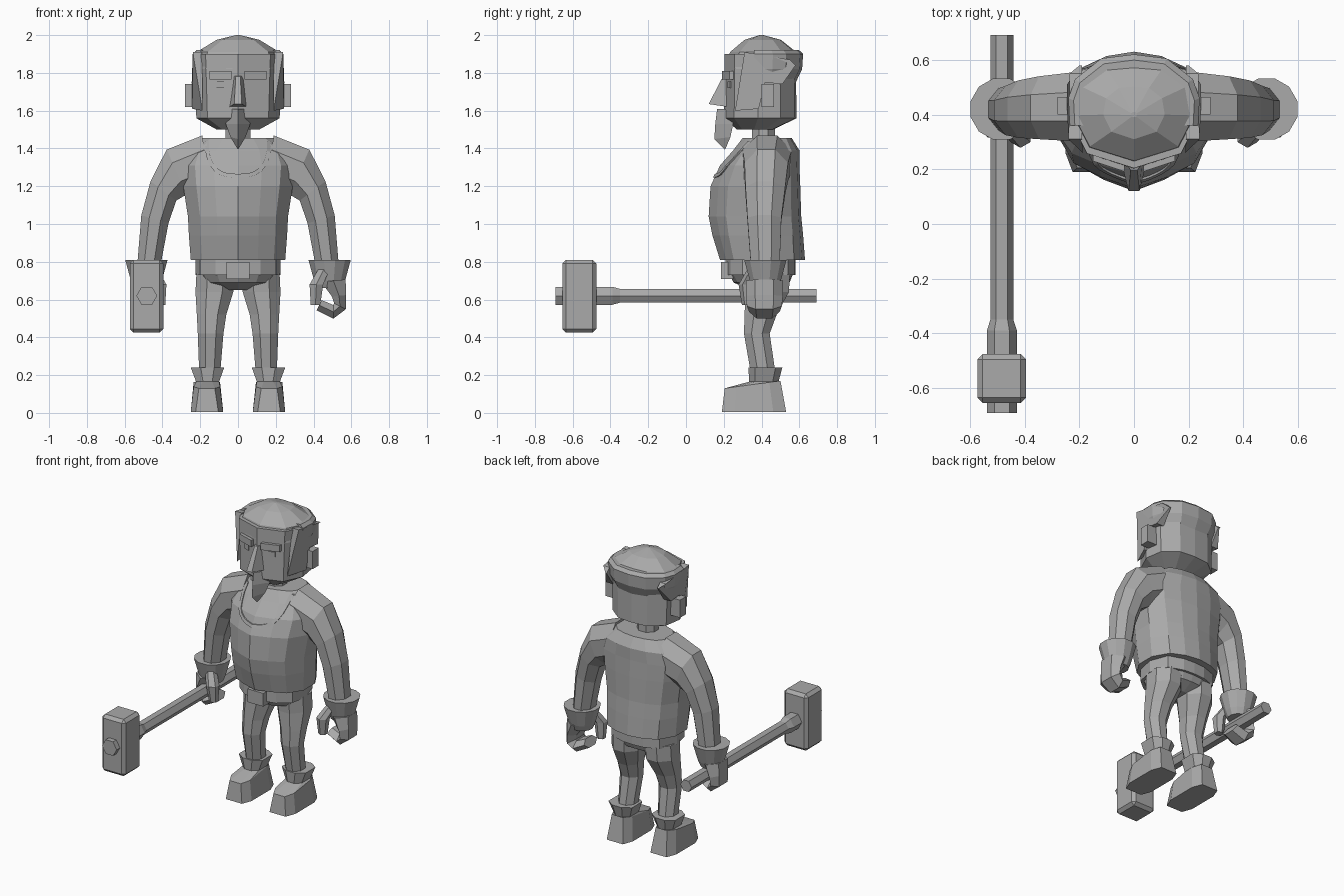
import bpy, bmesh, math
from mathutils import Vector
from mathutils.bvhtree import BVHTree

grey = bpy.data.materials.new("plain_grey")
grey.diffuse_color = (0.4, 0.4, 0.4, 1)


def finish(name, bm, mirror=False, bevel=0):
    bmesh.ops.recalc_face_normals(bm, faces=bm.faces)
    me = bpy.data.meshes.new(name)
    bm.to_mesh(me)
    bm.free()
    me.materials.append(grey)
    ob = bpy.data.objects.new(name, me)
    bpy.context.collection.objects.link(ob)
    if bevel:
        b = ob.modifiers.new("bevel", 'BEVEL')
        b.width, b.segments = bevel, 1
    if mirror:
        m = ob.modifiers.new("mirror", 'MIRROR')
        m.use_mirror_merge = False
    return ob


def loft(name, rings, **kw):
    """Skin a list of equal-length point rings and cap both ends."""
    bm = bmesh.new()
    vs = [[bm.verts.new(p) for p in r] for r in rings]
    n = len(rings[0])
    for a, b in zip(vs, vs[1:]):
        for i in range(n):
            j = (i + 1) % n
            bm.faces.new((a[i], a[j], b[j], b[i]))
    bm.faces.new(vs[0])
    bm.faces.new(vs[-1][::-1])
    return finish(name, bm, **kw)


def both(half, z):
    """Full ring from a half outline running front to back."""
    right = [(x, y, z) for x, y in half]
    return right + [(-x, y, z) for x, y in half[-2:0:-1]]


def oval(c, u, v, n=8, phase=0.5):
    c, u, v = Vector(c), Vector(u), Vector(v)
    return [c + u * math.cos(t) + v * math.sin(t)
            for t in ((i + phase) * math.tau / n for i in range(n))]


def flat_ring(cx, cy, z, rx, ry, n=8):
    k = 1 / math.cos(math.pi / n)
    return oval((cx, cy, z), (rx * k, 0, 0), (0, ry * k, 0), n)


def box_ring(x0, x1, y0, y1, z):
    return [(x0, y0, z), (x1, y0, z), (x1, y1, z), (x0, y1, z)]


def box(name, x, y, z, **kw):
    return loft(name, [box_ring(*x, *y, z[0]), box_ring(*x, *y, z[1])], **kw)


# shirt: keeled front, rounded back (z, half width, front, side, back)
rows = [(0.81, 0.25, 0.18, 0.40, 0.63), (0.94, 0.26, 0.14, 0.40, 0.62),
        (1.04, 0.265, 0.12, 0.40, 0.61), (1.20, 0.29, 0.13, 0.41, 0.605),
        (1.31, 0.30, 0.18, 0.42, 0.60), (1.39, 0.27, 0.25, 0.43, 0.60),
        (1.455, 0.19, 0.30, 0.44, 0.56)]
rings = []
for z, w, f, s, b in rows:
    d, e = s - f, b - s
    rings.append(both([(0, f), (0.42 * w, f + 0.15 * d), (0.76 * w, f + 0.33 * d), (w, s - 0.25 * d),
                       (w, s + 0.3 * e), (0.76 * w, b - 0.25 * e), (0.4 * w, b - 0.07 * e), (0, b)], z))
shirt = loft("shirt", rings)

# neckline trim: ribbon laid on the shirt front
bm = bmesh.new()
bm.from_mesh(shirt.data)
tree = BVHTree.FromBMesh(bm)
bm.free()


def on_shirt(x, z):
    hit = tree.ray_cast(Vector((x, -1, z)), Vector((0, 1, 0)))[0]
    return hit.y if hit else 0.3


rings = []
for i in range(15):
    t = math.pi * i / 14
    c, s = math.cos(t), math.sin(t)
    px, pz = 0.155 * math.copysign(abs(c) ** 0.7, c), 1.44 - 0.175 * s ** 0.8
    qx, qz = px * 1.13, pz - 0.02 * s
    rings.append([(px, on_shirt(px, pz) - 0.008, pz), (qx, on_shirt(qx, qz) - 0.008, qz),
                  (qx, on_shirt(qx, qz) + 0.01, qz), (px, on_shirt(px, pz) + 0.01, pz)])
loft("neckline_trim", rings)

# sleeves: (x, y, z, path direction x/z, half width, half depth)
arm = [(0.17, 0.43, 1.34, 1, -0.15, 0.13, 0.13), (0.325, 0.425, 1.275, 0.9, -0.4, 0.13, 0.115),
       (0.395, 0.42, 1.175, 0.6, -0.8, 0.085, 0.105), (0.44, 0.415, 1.025, 0.3, -1, 0.075, 0.09),
       (0.475, 0.42, 0.76, 0.08, -1, 0.06, 0.075)]


def tube(name, rows, n=8, **kw):
    out = []
    for x, y, z, dx, dz, hw, hd in rows:
        u = Vector((-dz, 0, dx)).normalized()
        k = 1 / math.cos(math.pi / n)
        out.append(oval((x, y, z), u * hw * k, (0, hd * k, 0), n))
    return loft(name, out, **kw)


tube("sleeve", arm, mirror=True)

# gloves: flared cuff, curled palm and fingers, thumb
loft("glove_cuff", [flat_ring(0.485, 0.42, z, r, r, 12) for z, r in
                    ((0.66, 0.066), (0.70, 0.082), (0.81, 0.112))], mirror=True)
tube("glove_palm", [(0.505, 0.415, 0.70, 0.1, -1, 0.065, 0.085),
                    (0.535, 0.415, 0.62, 0.1, -1, 0.038, 0.085),
                    (0.54, 0.415, 0.565, -0.5, -1, 0.035, 0.08),
                    (0.505, 0.415, 0.535, -1, 0, 0.036, 0.07),
                    (0.43, 0.41, 0.57, -1, 0.5, 0.03, 0.06)], n=6, mirror=True)
loft("glove_thumb", [flat_ring(x, y, z, r, r, 6) for x, y, z, r in
                     ((0.455, 0.36, 0.76, 0.03), (0.415, 0.32, 0.68, 0.036),
                      (0.41, 0.325, 0.57, 0.025))], mirror=True)

# belt, buckle and trouser seat
hip = [(0, 0.21), (0.12, 0.235), (0.2, 0.30), (0.225, 0.42), (0.18, 0.54), (0.08, 0.575), (0, 0.58)]
loft("belt", [both(hip, 0.73), both(hip, 0.82)])
loft("trouser_seat", [both([(x * s, 0.42 + (y - 0.42) * s) for x, y in hip], z)
                      for z, s in ((0.65, 0.35), (0.69, 0.8), (0.74, 0.93))])
box("buckle", (-0.06, 0.06), (0.185, 0.25), (0.71, 0.80))

# trouser legs
loft("trouser_leg", [flat_ring(*r) for r in
                     ((0.15, 0.41, 0.20, 0.055, 0.065), (0.145, 0.375, 0.42, 0.068, 0.068),
                      (0.14, 0.395, 0.52, 0.078, 0.085), (0.125, 0.43, 0.64, 0.10, 0.115),
                      (0.12, 0.43, 0.74, 0.10, 0.12))], mirror=True)


# boots: flared top and wedge foot
def boot_ring(x0, x1, y0, y1, z0, z1, c=0.3):
    w, d = (x1 - x0) * c, (y1 - y0) * 0.2
    pts = [(x0 + w, y0), (x1 - w, y0), (x1, y0 + d), (x1, y1 - d),
           (x1 - w, y1), (x0 + w, y1), (x0, y1 - d), (x0, y0 + d)]
    return [(x, y, z0 + (z1 - z0) * (y - y0) / (y1 - y0)) for x, y in pts]


loft("boot", [boot_ring(0.078, 0.25, 0.19, 0.53, 0.005, 0.005, 0.15),
              boot_ring(0.095, 0.235, 0.205, 0.50, 0.13, 0.17, 0.2),
              boot_ring(0.10, 0.222, 0.335, 0.49, 0.165, 0.165),
              boot_ring(0.073, 0.25, 0.33, 0.51, 0.24, 0.24)], mirror=True)

# neck and head
loft("neck", [flat_ring(0, 0.41, z, 0.065, 0.06) for z in (1.40, 1.56)])
face = [(0, 0.20), (0.165, 0.255), (0.225, 0.38), (0.205, 0.50), (0.11, 0.575), (0, 0.585)]


def head_ring(z, sx, sy, dy=0):
    return both([(x * sx, 0.4 + dy + (y - 0.4) * sy) for x, y in face], z)


loft("head", [head_ring(1.50, 0.5, 0.5, -0.03), head_ring(1.56, 0.98, 1), head_ring(1.90, 1.04, 0.98)])
loft("crown", [head_ring(1.82, 1.05, 1.01, 0.005), head_ring(1.91, 0.98, 0.91, 0.015),
               head_ring(1.975, 0.5, 0.5, 0.01), head_ring(2.0, 0.05, 0.05)])

# hair roll round the back and side panels
nape = [(0, 0.36), (0.235, 0.36), (0.24, 0.46), (0.215, 0.53), (0.12, 0.605), (0, 0.62)]
loft("back_hair", [both([(x * s, 0.36 + (y - 0.36) * s) for x, y in nape], z)
                   for z, s in ((1.755, 0.86), (1.82, 0.98), (1.90, 1.0), (1.92, 0.92))])
side = [(0.31, 1.91), (0.55, 1.87), (0.58, 1.84), (0.51, 1.74), (0.42, 1.75), (0.385, 1.61), (0.26, 1.60)]
loft("side_hair", [[(0.19, y, z) for y, z in side],
                   [(0.245 - 0.9 * max(0, 0.32 - y) + 0.02 * (z - 1.75) - 1.2 * max(0, y - 0.54), y, z)
                    for y, z in side]], mirror=True)
box("ear", (0.21, 0.28), (0.40, 0.465), (1.62, 1.74), mirror=True)

# nose, brows, eyes, beard
loft("nose", [[(-0.045, 0.22, 1.62), (-0.02, 0.12, 1.635), (0.02, 0.12, 1.635), (0.045, 0.22, 1.62)],
              [(-0.03, 0.23, 1.79), (-0.012, 0.195, 1.78), (0.012, 0.195, 1.78), (0.03, 0.23, 1.79)]])


def face_plate(name, x0, x1, z0, z1, out):
    pts = [(x0, 0.2 + x0 / 3 - out), (x1, 0.2 + x1 / 3 - out),
           (x1, 0.25 + x1 / 3), (x0, 0.25 + x0 / 3)]
    loft(name, [[(x, y, z) for x, y in pts] for z in (z0, z1)], mirror=True)


face_plate("brow", 0.035, 0.15, 1.765, 1.81, 0.02)
face_plate("eye", 0.075, 0.115, 1.72, 1.755, 0.006)
loft("beard", [[(-0.05, 0.24, 1.61), (0, 0.165, 1.61), (0.05, 0.24, 1.61)],
               [(-0.065, 0.25, 1.53), (0, 0.155, 1.53), (0.065, 0.25, 1.53)],
               [(-0.04, 0.235, 1.46), (0, 0.15, 1.45), (0.04, 0.235, 1.46)],
               [(-0.004, 0.21, 1.40), (0, 0.205, 1.395), (0.004, 0.21, 1.40)]])


# hammer: hexagonal handle with collar, bevelled block, end cap
def hex_rod(name, stations, n=6):
    loft(name, [oval((-0.483, y, 0.62), (r, 0, 0), (0, 0, r), n, 0) for y, r in stations])


hex_rod("hammer_handle", ((-0.50, 0.055), (-0.39, 0.055), (-0.35, 0.042), (0.69, 0.042)))
hex_rod("hammer_end_cap", ((-0.69, 0.055), (-0.60, 0.055)))
box("hammer_head", (-0.573, -0.395), (-0.655, -0.475), (0.425, 0.81), bevel=0.02)
